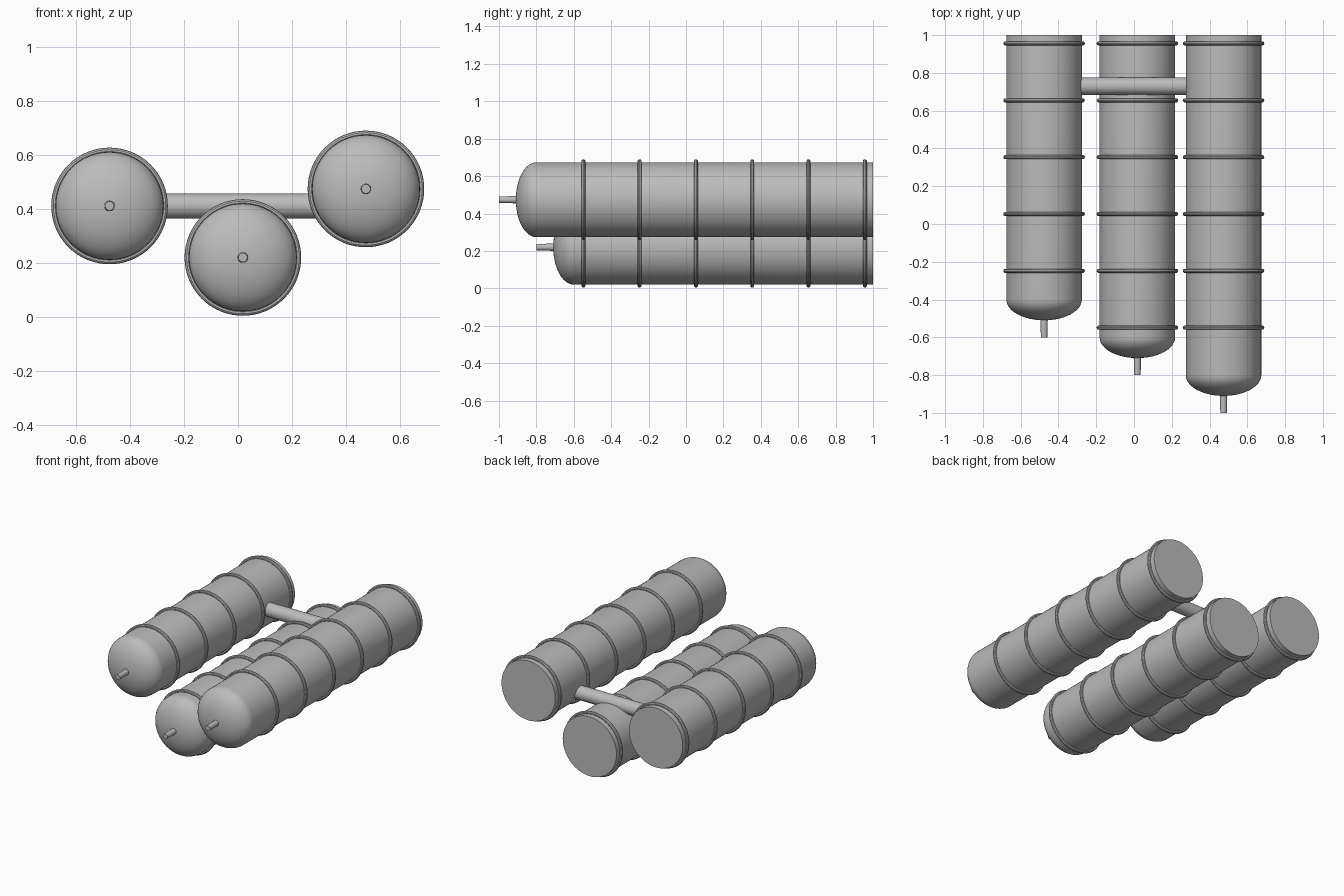
import bpy
import bmesh
from math import cos, sin, pi, radians
from mathutils import Matrix, Vector

cube = bpy.data.objects.get("Cube")
if cube:
    bpy.data.objects.remove(cube, do_unlink=True)

grey = bpy.data.materials.new("tank_grey")
grey.use_nodes = True
colour = (0.5, 0.5, 0.5, 1)
grey.diffuse_color = colour
grey.node_tree.nodes["Principled BSDF"].inputs["Base Color"].default_value = colour

BODY_R = 0.2
BACK = 1.0
DOME = 0.11


def lathe(name, profile, centre, steps=64, axis="Y", closed=False):
    """Spin (radius, along) points around an axis through centre."""
    bm = bmesh.new()
    verts = [bm.verts.new((r, a, 0)) for r, a in profile]
    pairs = list(zip(verts, verts[1:]))
    if closed:
        pairs.append((verts[-1], verts[0]))
    edges = [bm.edges.new(p) for p in pairs]
    bmesh.ops.spin(bm, geom=verts + edges, cent=(0, 0, 0), axis=(0, 1, 0),
                   angle=2 * pi, steps=steps, use_duplicate=False)
    bmesh.ops.remove_doubles(bm, verts=bm.verts, dist=0.0002)
    if axis == "X":
        bm.transform(Matrix.Rotation(-pi / 2, 4, "Z"))
    bm.transform(Matrix.Translation(Vector(centre)))
    bmesh.ops.recalc_face_normals(bm, faces=bm.faces)
    mesh = bpy.data.meshes.new(name)
    bm.to_mesh(mesh)
    bm.free()
    mesh.materials.append(grey)
    obj = bpy.data.objects.new(name, mesh)
    bpy.context.collection.objects.link(obj)
    bpy.ops.object.select_all(action="DESELECT")
    obj.select_set(True)
    bpy.context.view_layer.objects.active = obj
    bpy.ops.object.shade_smooth_by_angle(angle=radians(35))
    return obj


def tank(side, x, z, shoulder):
    # Body with an elliptical nose and a flat back
    quarter = [pi / 2 * i / 12 for i in range(13)]
    profile = [(BODY_R * sin(t), shoulder - DOME * cos(t)) for t in quarter]
    profile += [(BODY_R, BACK), (0, BACK)]
    lathe(side + "_tank", profile, (x, 0, z))

    # Nozzle at the nose
    tip = shoulder - 0.2
    lathe(side + "_nozzle",
          [(0, tip), (0.017, tip), (0.02, shoulder - 0.09), (0, shoulder - 0.09)],
          (x, 0, z), steps=16)

    # Evenly spaced round hoops
    circle = [2 * pi * i / 10 for i in range(10)]
    for i in range(6):
        y = 0.956 - 0.301 * i
        if y > shoulder:
            hoop = [(0.205 + 0.011 * cos(t), 0.011 * sin(t)) for t in circle]
            lathe(f"{side}_hoop_{i + 1}", hoop, (x, y, z), closed=True)


tank("right", -0.476, 0.411, -0.4)
tank("middle", 0.018, 0.22, -0.6)
tank("left", 0.474, 0.474, -0.8)

# Crossbar joining the tanks
lathe("crossbar", [(0, -0.4), (0.046, -0.4), (0.046, 0.4), (0, 0.4)],
      (0, 0.73, 0.411), steps=32, axis="X")
